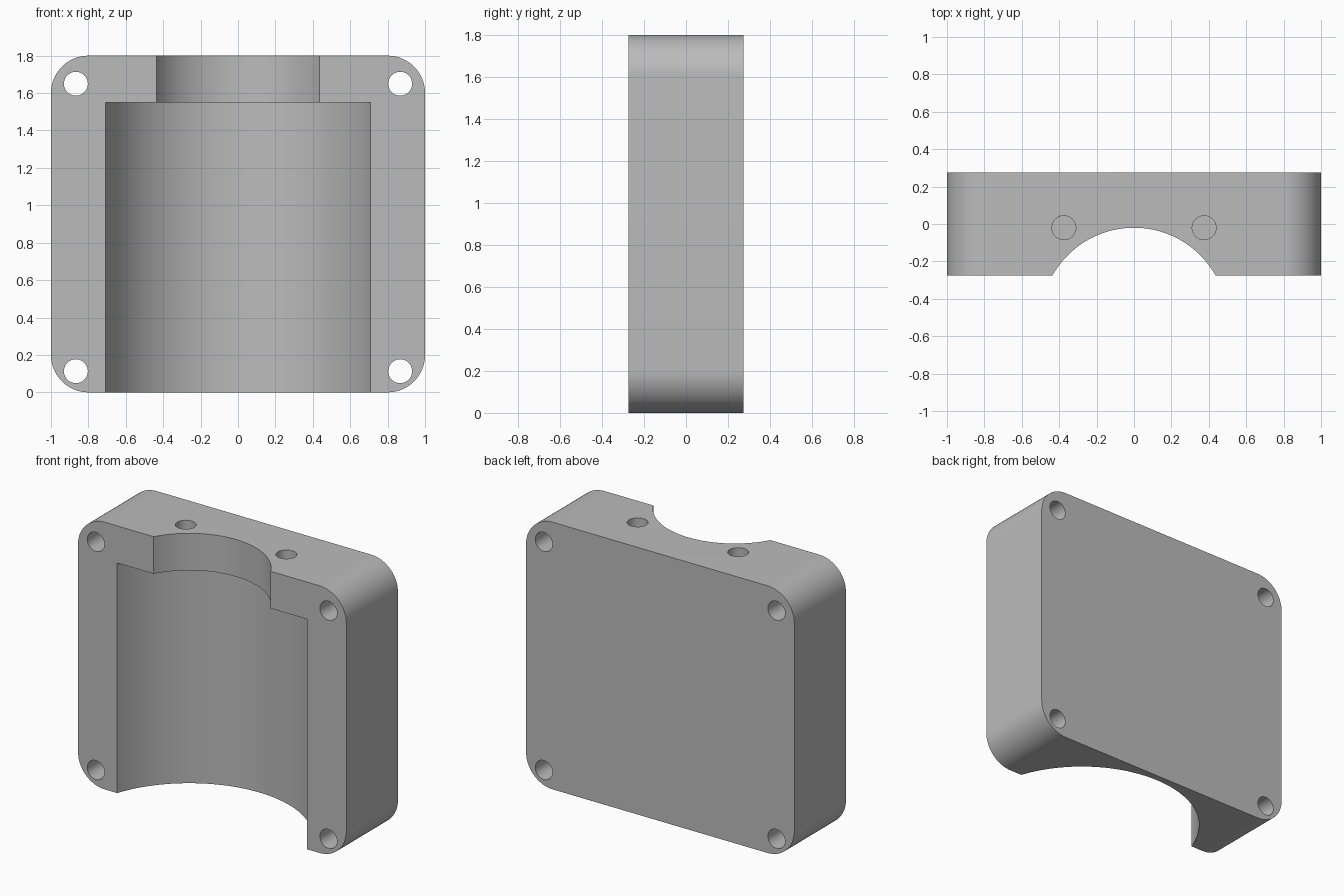
import bpy
import bmesh
from math import radians
from mathutils import Matrix, Vector

default = bpy.data.objects.get("Cube")
if default:
    bpy.data.objects.remove(default, do_unlink=True)

HALF_DEPTH, HEIGHT, AXIS_Y = 0.275, 1.8, -0.52

grey = bpy.data.materials.new("plain grey")
grey.use_nodes = True
grey.diffuse_color = (0.5, 0.5, 0.5, 1)
grey.node_tree.nodes["Principled BSDF"].inputs["Base Color"].default_value = grey.diffuse_color


def make_object(name, bm):
    mesh = bpy.data.meshes.new(name)
    bm.to_mesh(mesh)
    bm.free()
    mesh.materials.append(grey)
    obj = bpy.data.objects.new(name, mesh)
    bpy.context.collection.objects.link(obj)
    return obj


def cylinder(name, radius, start, end, segments):
    """Closed cylinder between two points."""
    start, end = Vector(start), Vector(end)
    axis = end - start
    turn = axis.to_track_quat("Z", "Y").to_matrix().to_4x4()
    bm = bmesh.new()
    bmesh.ops.create_cone(bm, cap_ends=True, segments=segments,
                          radius1=radius, radius2=radius, depth=axis.length,
                          matrix=Matrix.Translation((start + end) / 2) @ turn)
    return make_object(name, bm)


# Block with four rounded corners
bm = bmesh.new()
bmesh.ops.create_cube(bm, size=1)
bmesh.ops.scale(bm, verts=bm.verts, vec=(2, 2 * HALF_DEPTH, HEIGHT))
bmesh.ops.translate(bm, verts=bm.verts, vec=(0, 0, HEIGHT / 2))
corners = [e for e in bm.edges if abs(e.verts[0].co.y - e.verts[1].co.y) > 0.1]
bmesh.ops.bevel(bm, geom=corners, offset=0.2, segments=16, profile=0.5,
                affect="EDGES")
body = make_object("housing_half", bm)

# Stepped bore: wide chamber below, narrow neck above
cutters = [
    cylinder("chamber_cutter", 0.75, (0, AXIS_Y, -0.2), (0, AXIS_Y, 1.55), 128),
    cylinder("neck_cutter", 0.5, (0, AXIS_Y, 1.4), (0, AXIS_Y, 2), 128),
]

# Corner bolt holes and blind holes in the top
for side in (-1, 1):
    for z in (0.113, 1.65):
        x = 0.867 * side
        cutters.append(cylinder("bolt_hole_cutter", 0.064, (x, -0.5, z), (x, 0.5, z), 40))
    x = 0.375 * side
    cutters.append(cylinder("top_hole_cutter", 0.064, (x, -0.02, 1.6), (x, -0.02, 2), 40))

for cutter in cutters:
    cutter.hide_render = True
    cut = body.modifiers.new(cutter.name, "BOOLEAN")
    cut.operation, cut.solver, cut.object = "DIFFERENCE", "EXACT", cutter

# Bake the cuts and drop the cutters
bpy.ops.object.select_all(action="DESELECT")
body.select_set(True)
bpy.context.view_layer.objects.active = body
for modifier in list(body.modifiers):
    bpy.ops.object.modifier_apply(modifier=modifier.name)
for cutter in cutters:
    bpy.data.objects.remove(cutter, do_unlink=True)

bpy.ops.object.shade_smooth_by_angle(angle=radians(30))
